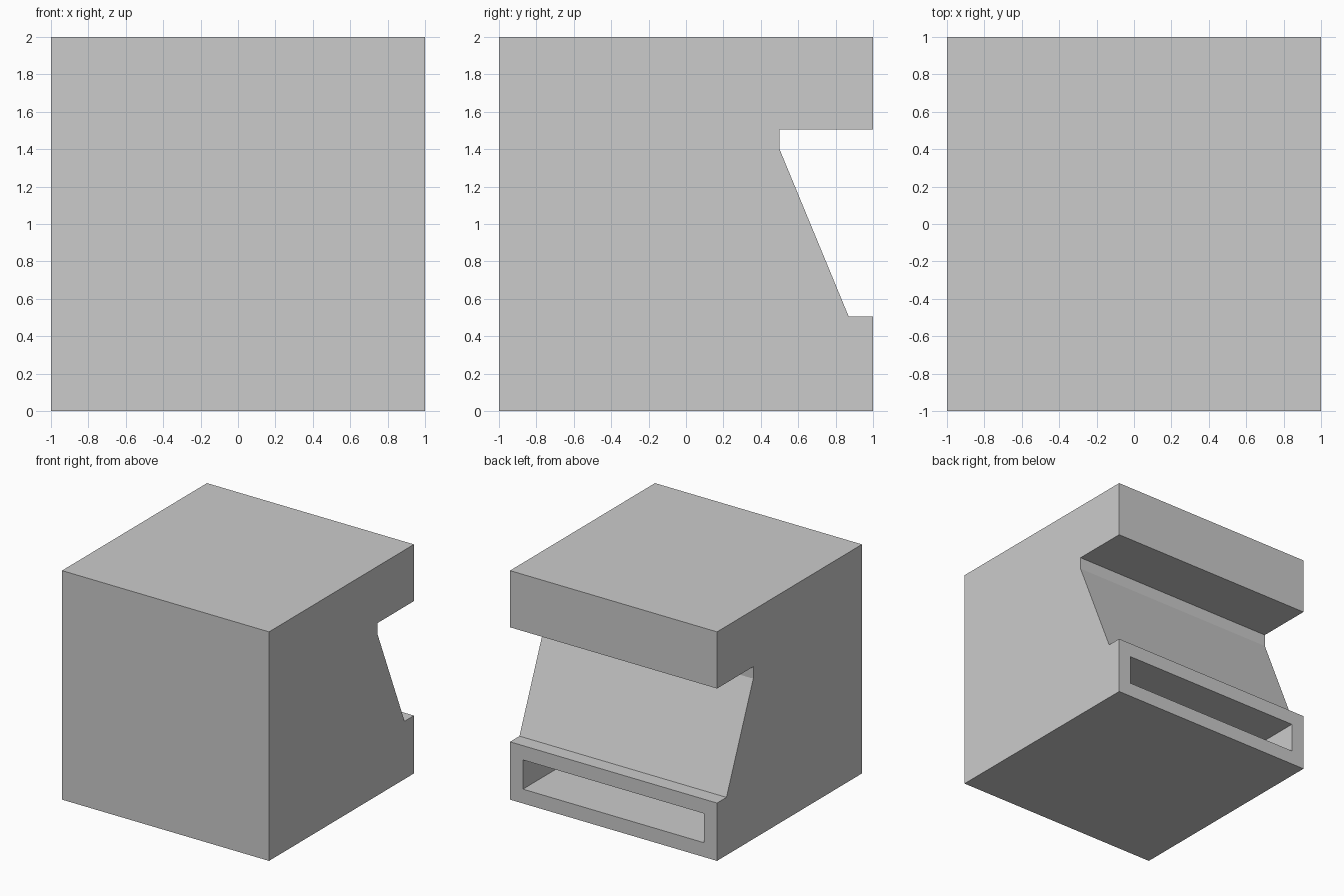
import bpy, bmesh
from mathutils import Vector

if "Cube" in bpy.data.objects:
    bpy.data.objects.remove(bpy.data.objects["Cube"])

# Side profile (y, z): block with a notched back and a sloping panel in the notch
profile = [(-1, 0), (1, 0), (1, 0.505), (0.87, 0.505),
           (0.5, 1.4), (0.5, 1.505), (1, 1.505), (1, 2), (-1, 2)]

bm = bmesh.new()
side = bm.faces.new([bm.verts.new((-1, y, z)) for y, z in profile])
ext = bmesh.ops.extrude_face_region(bm, geom=[side], use_keep_orig=True)
bmesh.ops.translate(bm, vec=(2, 0, 0),
                    verts=[v for v in ext["geom"] if isinstance(v, bmesh.types.BMVert)])
bmesh.ops.recalc_face_normals(bm, faces=bm.faces)

# Rectangular slot in the low back ledge
ledge = min((f for f in bm.faces if f.normal.y > 0.99),
            key=lambda f: f.calc_center_median().z)
bmesh.ops.inset_individual(bm, faces=[ledge], thickness=0.125, use_even_offset=True)
slot = bmesh.ops.extrude_discrete_faces(bm, faces=[ledge])["faces"][0]
bmesh.ops.translate(bm, vec=Vector((0, -0.5, 0)), verts=slot.verts)

mesh = bpy.data.meshes.new("notched_block")
bm.to_mesh(mesh)
bm.free()
bpy.context.collection.objects.link(bpy.data.objects.new("notched_block", mesh))
